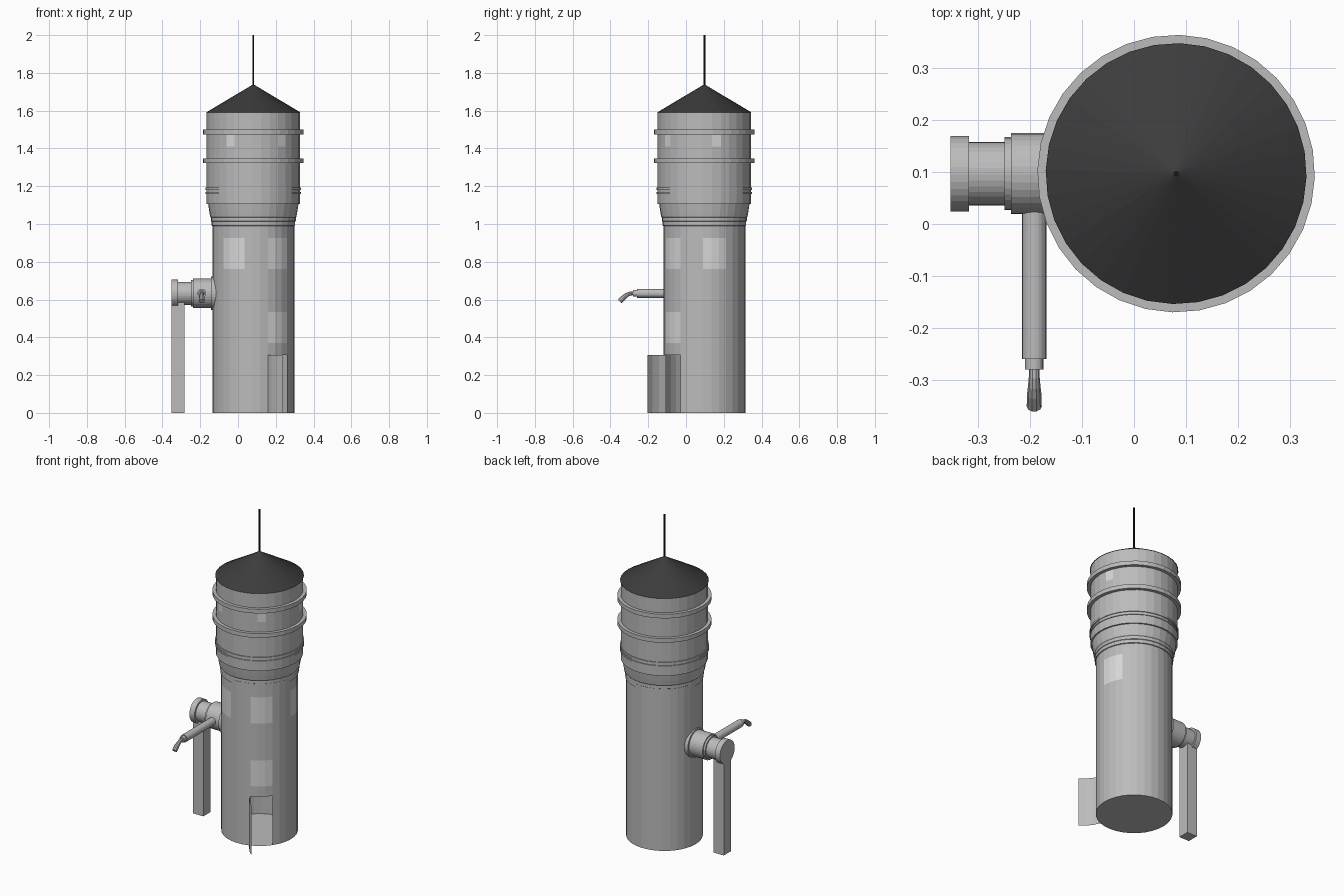
import bpy, bmesh, math
from mathutils import Matrix, Vector

if "Cube" in bpy.data.objects:
    bpy.data.objects.remove(bpy.data.objects["Cube"])

CX, CY = 0.081, 0.097            # tower axis
SEG, TURN = 32, math.radians(-91.5)


def material(name, v):
    m = bpy.data.materials.new(name)
    m.diffuse_color = (v, v, v, 1)
    m.use_nodes = True
    m.node_tree.nodes["Principled BSDF"].inputs["Base Color"].default_value = m.diffuse_color
    return m


WALL = material("wall_grey", 0.50)
PANE = material("window_light_grey", 0.70)
ROOF = material("roof_charcoal", 0.045)
ROD = material("antenna_black", 0.01)


def finish(name, bm, mats):
    me = bpy.data.meshes.new(name)
    bm.to_mesh(me)
    bm.free()
    for m in mats:
        me.materials.append(m)
    ob = bpy.data.objects.new(name, me)
    bpy.context.collection.objects.link(ob)
    return ob


def lathe(name, profile, mats, matrix, seg=SEG, rule=None):
    """Spin (radius, height) points round z; rule(facet, z) gives a material or None for a hole."""
    bm = bmesh.new()
    rings = []
    for r, z in profile:
        rings.append([bm.verts.new((r * math.cos(TURN + 2 * math.pi * k / seg),
                                    r * math.sin(TURN + 2 * math.pi * k / seg), z))
                      for k in range(seg)])
    for i in range(len(rings) - 1):
        zm = (profile[i][1] + profile[i + 1][1]) / 2
        for k in range(seg):
            mat = rule(k, zm) if rule else 0
            if mat is None:
                continue
            j = (k + 1) % seg
            f = bm.faces.new((rings[i][k], rings[i][j], rings[i + 1][j], rings[i + 1][k]))
            f.material_index = mat
    bm.faces.new(rings[0][::-1])
    bm.faces.new(rings[-1])
    bm.transform(matrix)
    return finish(name, bm, mats)


# Tower: windows and the doorway follow the facets and height bands
def tower_rule(k, z):
    if k in (2, 3, 4) and z < 0.307:
        return None
    if k in (2, 3, 4) and 0.371 < z < 0.533:
        return 1
    if k in (2, 3, 4, 8, 9, 10, 28, 29, 30) and 0.763 < z < 0.927:
        return 1
    if k in (3, 9, 29) and 1.41 < z < 1.47:
        return 1
    return 0


R, U = 0.217, 0.247
tower_profile = [(R, z) for z in (0, 0.307, 0.371, 0.533, 0.763, 0.927, 0.99)]
tower_profile += [(0.222, 0.992), (0.222, 1.013), (0.225, 1.015), (0.225, 1.035),
                  (0.229, 1.04), (0.234, 1.07), (0.239, 1.105), (U, 1.106), (U, 1.16)]


def band(z0, z1, r):
    return [(U, z0), (r, z0), (r, z1), (U, z1)]


tower_profile += band(1.16, 1.17, 0.252) + band(1.18, 1.192, 0.252) + band(1.322, 1.348, 0.267)
tower_profile += [(U, 1.41), (U, 1.47)] + band(1.474, 1.50, 0.267) + [(U, 1.59)]
AXIS = Matrix.Translation((CX, CY, 0))
lathe("tower", tower_profile, [WALL, PANE], AXIS, rule=tower_rule)

# Roof and antenna
lathe("roof", [(0.251, 1.59), (0.003, 1.738)], [ROOF], AXIS)
lathe("antenna", [(0.005, 1.72), (0.005, 2.0)], [ROD], AXIS, 8)

# Open door: the three doorway facets swung out round the left edge
bm = bmesh.new()
pts = [Vector((CX + R * math.cos(TURN + k * math.pi / 16),
               CY + R * math.sin(TURN + k * math.pi / 16), 0)) for k in (2, 3, 4, 5)]
swing = Matrix.Rotation(math.radians(-90), 3, 'Z')
pts = [pts[0] + swing @ (p - pts[0]) for p in pts]
low = [bm.verts.new(p) for p in pts]
high = [bm.verts.new(p + Vector((0, 0, 0.307))) for p in pts]
for k in range(3):
    bm.faces.new((low[k], low[k + 1], high[k + 1], high[k]))
finish("door", bm, [WALL])

# Side pipe running out to the left, stepped like a coupling
PZ = 0.633
to_left = Matrix.Translation((0, CY, PZ)) @ Matrix.Rotation(math.radians(-90), 4, 'Y')
lathe("side_pipe", [(0.088, 0.09), (0.088, 0.142), (0.078, 0.143), (0.078, 0.237),
                    (0.070, 0.237), (0.070, 0.249), (0.061, 0.249), (0.061, 0.318),
                    (0.0725, 0.318), (0.0725, 0.353)], [WALL], to_left)

# Support leg under the pipe end
bm = bmesh.new()
bmesh.ops.create_cube(bm, size=1)
bm.transform(Matrix.Translation((-0.318, CY, 0.295)) @ Matrix.Diagonal((0.07, 0.07, 0.59, 1)))
finish("support_leg", bm, [WALL])

# Spout arm pointing forward, with a collar
AX = -0.192
to_front = Matrix.Translation((AX, 0, PZ)) @ Matrix.Rotation(math.radians(90), 4, 'X')
lathe("spout_arm", [(0.0235, -0.06), (0.0235, 0.26), (0.0175, 0.26), (0.0175, 0.28)],
      [WALL], to_front, 20)

# Bent nozzle that widens toward its tip
cu = bpy.data.curves.new("nozzle", 'CURVE')
cu.dimensions = '3D'
cu.bevel_depth = 0.01
cu.bevel_resolution = 3
cu.use_fill_caps = True
path = [(-0.27, PZ, 1.0), (-0.295, PZ - 0.001, 1.05), (-0.312, PZ - 0.008, 1.2),
        (-0.328, PZ - 0.02, 1.4), (-0.351, PZ - 0.042, 1.45)]
sp = cu.splines.new('POLY')
sp.points.add(len(path) - 1)
for p, (y, z, r) in zip(sp.points, path):
    p.co = (AX, y, z, 1)
    p.radius = r
sp.use_smooth = False
cu.materials.append(WALL)
nozzle = bpy.data.objects.new("nozzle", cu)
bpy.context.collection.objects.link(nozzle)
bpy.context.view_layer.objects.active = nozzle
nozzle.select_set(True)
bpy.ops.object.convert(target='MESH')
